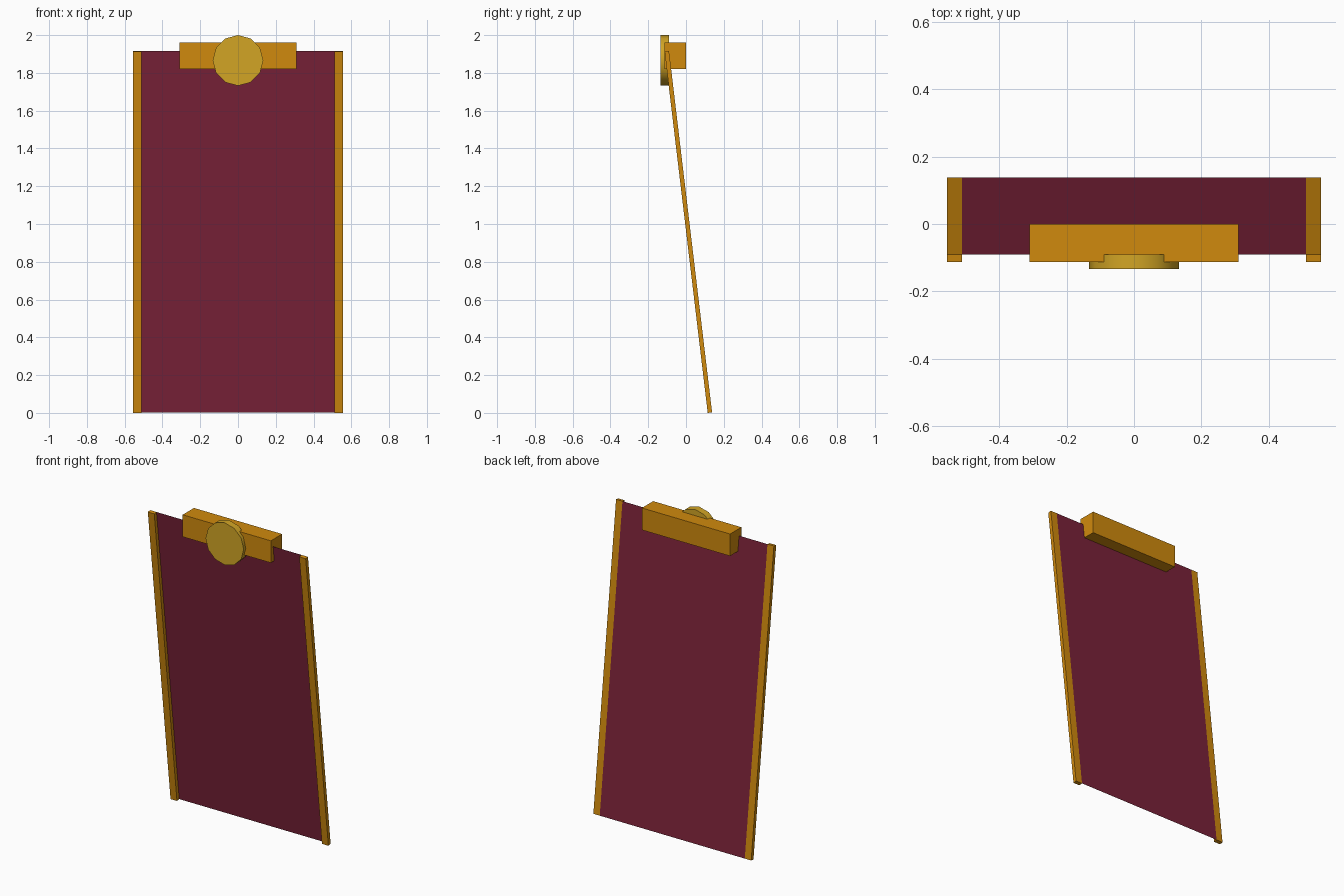
import bpy, bmesh, math
from mathutils import Vector

if "Cube" in bpy.data.objects:
    bpy.data.objects.remove(bpy.data.objects["Cube"])


def material(name, rgb):
    m = bpy.data.materials.new(name)
    lin = [(c / 255 / 12.92 if c < 11 else ((c / 255 + 0.055) / 1.055) ** 2.4) for c in rgb]
    m.diffuse_color = (*lin, 1)
    m.use_nodes = True
    m.node_tree.nodes["Principled BSDF"].inputs["Base Color"].default_value = m.diffuse_color
    return m


WINE = material("wine_cloth", (123, 34, 57))
AMBER = material("amber_trim", (208, 138, 13))
GOLD = material("gold", (210, 165, 37))


def finish(name, bm, mat):
    bmesh.ops.recalc_face_normals(bm, faces=bm.faces)
    me = bpy.data.meshes.new(name)
    bm.to_mesh(me)
    bm.free()
    me.materials.append(mat)
    ob = bpy.data.objects.new(name, me)
    bpy.context.collection.objects.link(ob)
    return ob


def extrude_x(name, profile, x0, x1, mat):
    """Sweep a closed (y, z) profile from x0 to x1."""
    bm = bmesh.new()
    face = bm.faces.new([bm.verts.new((x0, y, z)) for y, z in profile])
    ext = bmesh.ops.extrude_face_region(bm, geom=[face])["geom"]
    verts = [g for g in ext if isinstance(g, bmesh.types.BMVert)]
    bmesh.ops.translate(bm, verts=verts, vec=Vector((x1 - x0, 0, 0)))
    return finish(name, bm, mat)


# Leaning side profile shared by the cloth and its trims
back_low, back_top = (0.138, 0.003), (-0.09, 1.915)
front_low, front_top = (0.115, 0.0), (-0.113, 1.912)

# Thin cloth sheet flush with the back of the trims
bm = bmesh.new()
bm.faces.new([bm.verts.new((x, *p)) for x, p in
              ((-0.51, back_low), (0.51, back_low), (0.51, back_top), (-0.51, back_top))])
finish("cloth", bm, WINE)

# Edge trims
for side, label in ((-1, "left"), (1, "right")):
    extrude_x(label + "_trim", [back_low, back_top, front_top, front_low],
              side * 0.51, side * 0.555, AMBER)

# Collar block across the top
extrude_x("collar", [(-0.113, 1.82), (0, 1.82), (0, 1.96), (-0.113, 1.96)],
          -0.31, 0.31, AMBER)

# Round clasp on the front of the collar
bpy.ops.mesh.primitive_cylinder_add(vertices=12, radius=0.134, depth=0.044,
                                    location=(0, -0.112, 1.866),
                                    rotation=(math.pi / 2, 0, 0))
clasp = bpy.context.object
clasp.name = "clasp"
clasp.data.materials.append(GOLD)
bpy.ops.object.shade_smooth_by_angle(angle=math.radians(40))
